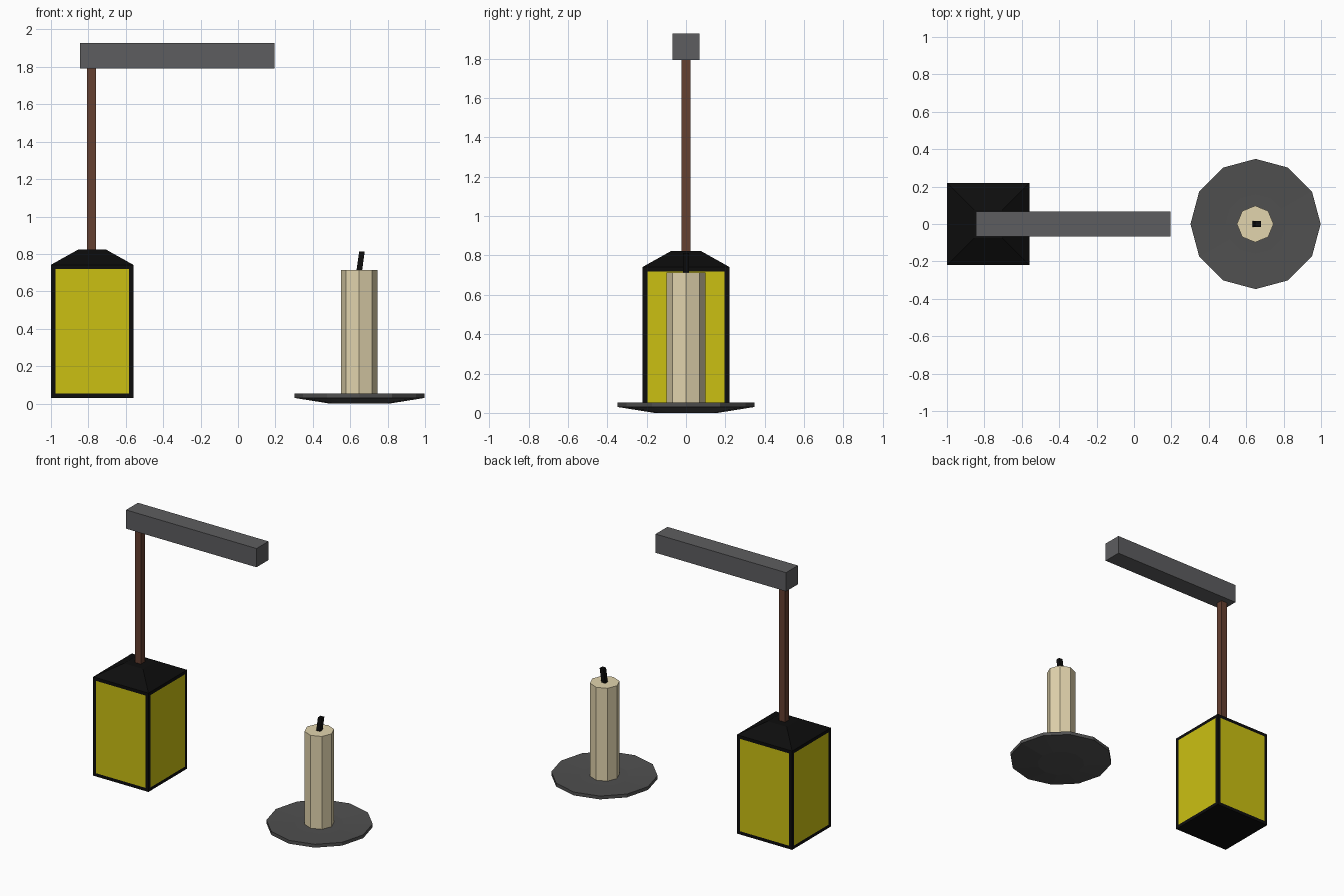
import bpy, bmesh, math
from mathutils import Matrix, Vector

if "Cube" in bpy.data.objects:
    bpy.data.objects.remove(bpy.data.objects["Cube"])


def material(name, r, g, b):
    m = bpy.data.materials.new(name)
    m.diffuse_color = (r, g, b, 1)
    m.use_nodes = True
    m.node_tree.nodes["Principled BSDF"].inputs["Base Color"].default_value = m.diffuse_color
    return m


BLACK = material("black_iron", 0.004, 0.004, 0.004)
GLASS = material("yellow_glass", 0.60, 0.53, 0.006)
WOOD = material("brown_chain", 0.13, 0.05, 0.03)
STEEL = material("grey_steel", 0.11, 0.11, 0.115)
PLATE = material("dark_plate", 0.08, 0.08, 0.08)
WAX = material("wax", 0.76, 0.66, 0.42)


def finish(name, bm, loc, *mats):
    bmesh.ops.recalc_face_normals(bm, faces=bm.faces[:])
    me = bpy.data.meshes.new(name)
    bm.to_mesh(me)
    bm.free()
    for m in mats:
        me.materials.append(m)
    ob = bpy.data.objects.new(name, me)
    ob.location = loc
    bpy.context.collection.objects.link(ob)
    return ob


def loft(profile, sides, start=0.0):
    """Stack of polygon rings given as (radius, z), capped at both ends."""
    bm = bmesh.new()
    rings = []
    for r, z in profile:
        angles = [start + 2 * math.pi * i / sides for i in range(sides)]
        rings.append([bm.verts.new((r * math.cos(a), r * math.sin(a), z)) for a in angles])
    for low, high in zip(rings, rings[1:]):
        for i in range(sides):
            j = (i + 1) % sides
            bm.faces.new((low[i], low[j], high[j], high[i]))
    bm.faces.new(rings[0])
    bm.faces.new(rings[-1])
    return bm


def box(sx, sy, sz):
    bm = bmesh.new()
    bmesh.ops.create_cube(bm, size=1, matrix=Matrix.Diagonal((sx, sy, sz, 1)))
    return bm


LANTERN_X, CANDLE_X = -0.78, 0.65
ROOT2 = math.sqrt(2)

# Wall beam and hanging chain
finish("beam", box(1.04, 0.135, 0.135), (-0.325, 0, 1.86), STEEL)
finish("chain", box(0.048, 0.048, 0.985), (LANTERN_X - 0.002, 0, 1.308), WOOD)

# Lantern: square body with tapered roof, panes inset into the four walls
bm = loft([(0.22 * ROOT2, 0.03), (0.22 * ROOT2, 0.742), (0.075 * ROOT2, 0.823)], 4, math.pi / 4)
bm.normal_update()
walls = [f for f in bm.faces if abs(f.normal.z) < 0.1]
bmesh.ops.inset_individual(bm, faces=walls, thickness=0.033, depth=0)
for f in walls:
    f.material_index = 1
finish("lantern", bm, (LANTERN_X, 0, 0), BLACK, GLASS)

# Shallow candle plate
finish("candle_plate", loft([(0.16, 0.0), (0.348, 0.03), (0.348, 0.054), (0.16, 0.045)], 12),
       (CANDLE_X, 0, 0), PLATE)

# Candle and leaning wick
finish("candle", loft([(0.098, 0.04), (0.098, 0.714)], 8), (CANDLE_X - 0.002, 0, 0), WAX)
bm = box(0.03, 0.03, 0.11)
for v in bm.verts:
    v.co += Vector((0.14 * v.co.z, 0, 0))
finish("wick", bm, (CANDLE_X + 0.005, 0, 0.758), BLACK)
